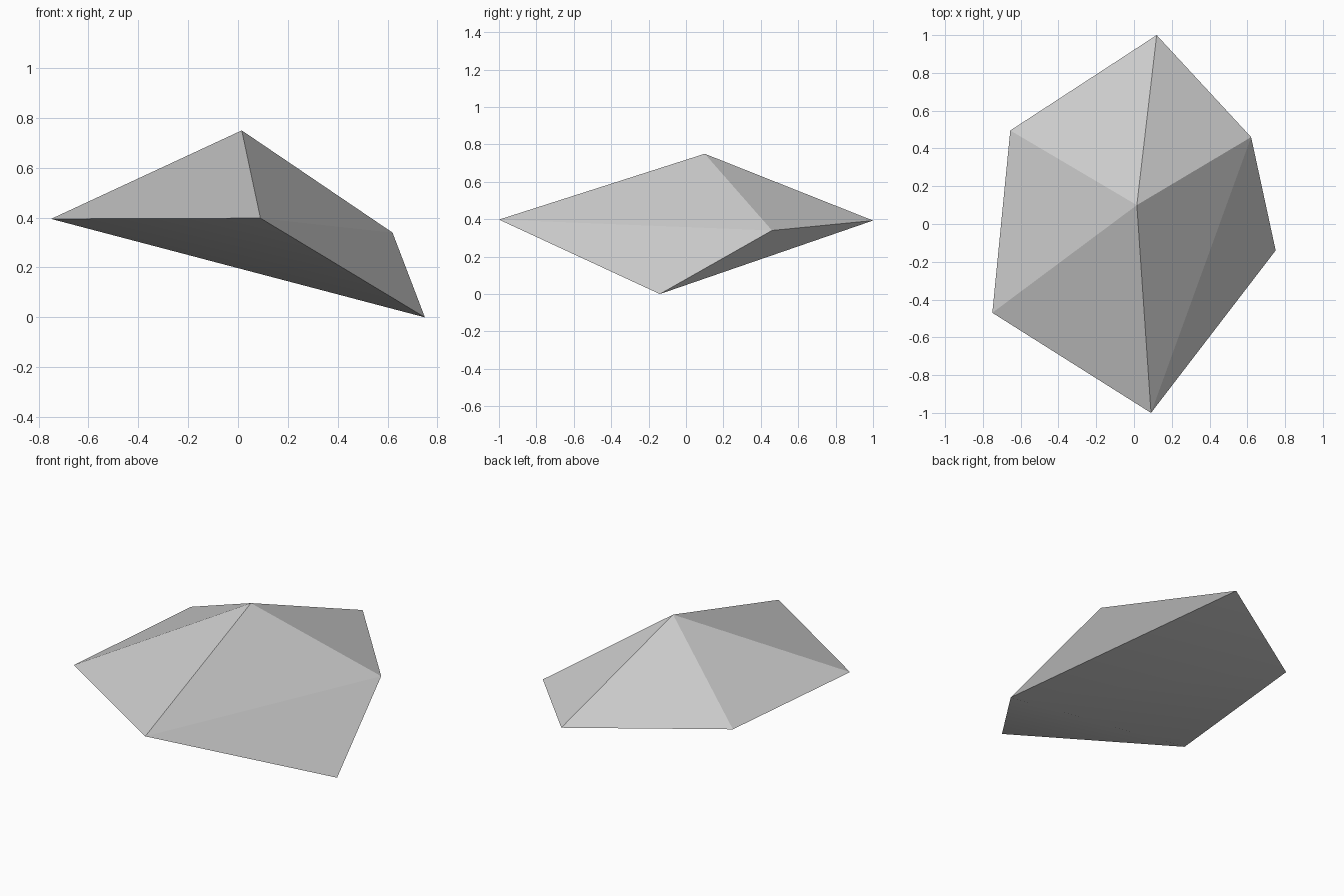
import bpy
import bmesh

cube = bpy.data.objects.get("Cube")
if cube:
    bpy.data.objects.remove(cube, do_unlink=True)

# Single stone colour
stone = bpy.data.materials.new("stone_grey")
stone.use_nodes = True
colour = (0.6, 0.6, 0.6, 1.0)
stone.diffuse_color = colour
bsdf = stone.node_tree.nodes["Principled BSDF"]
bsdf.inputs["Base Color"].default_value = colour
bsdf.inputs["Roughness"].default_value = 0.9

# Key points of the rock: a peak, a low tip and an uneven rim
points = {
    "peak": (0.015, 0.10, 0.75),
    "left": (-0.75, -0.47, 0.395),
    "front": (0.09, -1.0, 0.398),
    "tip": (0.75, -0.14, 0.0),
    "shoulder": (0.62, 0.46, 0.34),
    "back": (0.12, 1.0, 0.393),
    "corner": (-0.655, 0.495, 0.398),
}
bm = bmesh.new()
v = {name: bm.verts.new(co) for name, co in points.items()}


def fan(hub, rim, smooth=False):
    """Triangles from one hub point to each pair of rim points."""
    for a, b in zip(rim, rim[1:]):
        bm.faces.new((v[hub], v[a], v[b])).smooth = smooth


# Upper facets, steep end facets, then the softly rounded underside
fan("peak", ["left", "front", "shoulder", "back", "corner", "left"])
fan("tip", ["back", "shoulder", "front"])
fan("tip", ["front", "left", "corner", "back"], smooth=True)
bmesh.ops.recalc_face_normals(bm, faces=bm.faces[:])

mesh = bpy.data.meshes.new("rock")
bm.to_mesh(mesh)
bm.free()
mesh.materials.append(stone)
bpy.context.collection.objects.link(bpy.data.objects.new("rock", mesh))
